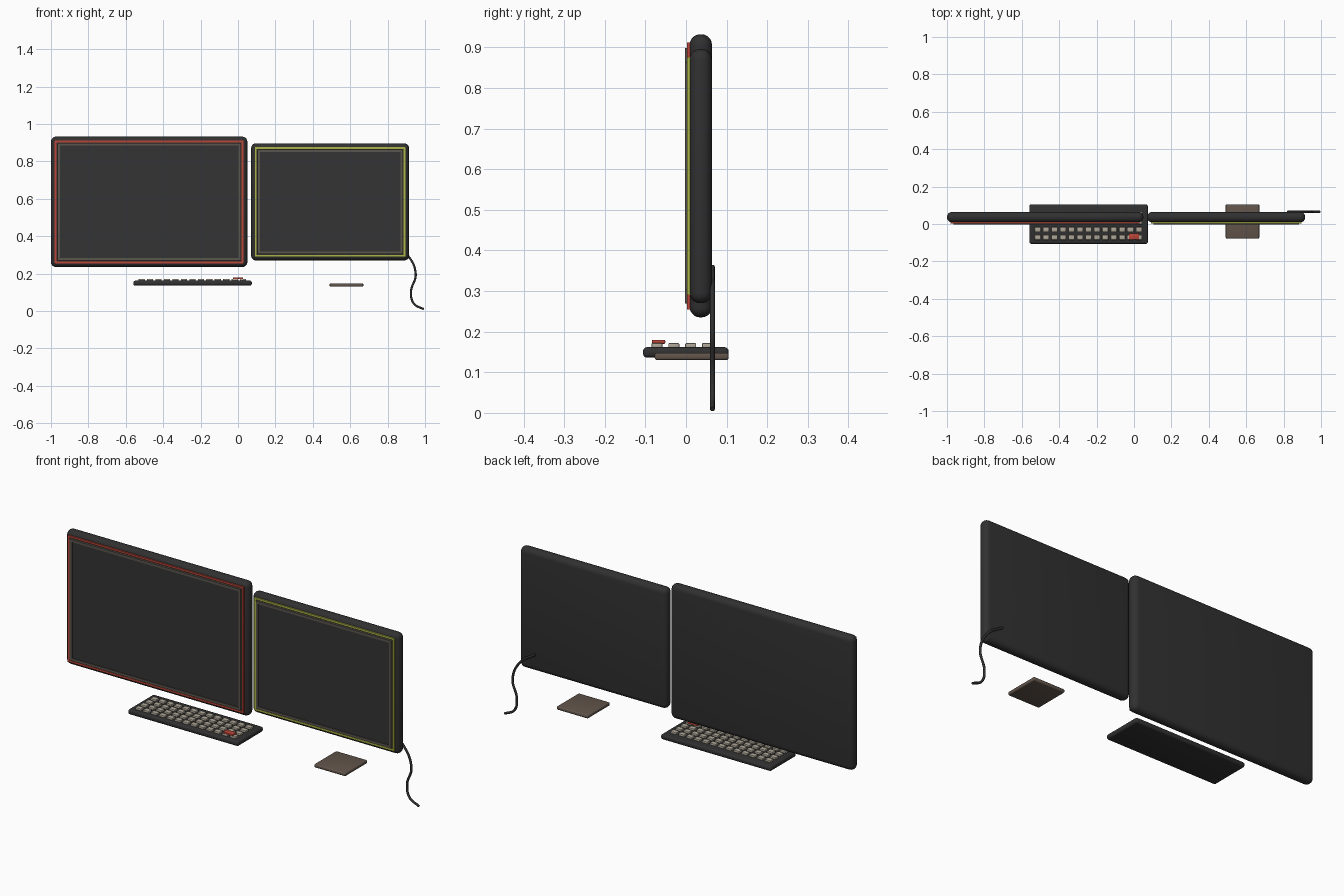
import bpy, bmesh
from mathutils import Vector

cube = bpy.data.objects.get("Cube")
if cube:
    bpy.data.objects.remove(cube, do_unlink=True)


def material(name, r, g, b):
    m = bpy.data.materials.new(name)
    m.use_nodes = True
    m.diffuse_color = (r, g, b, 1)
    m.node_tree.nodes["Principled BSDF"].inputs["Base Color"].default_value = (r, g, b, 1)
    return m


SHELL = material("charcoal shell", 0.03, 0.03, 0.03)
SCREEN = material("dark screen", 0.033, 0.033, 0.033)
BEZEL = material("warm grey bezel", 0.1, 0.09, 0.075)
RED = material("red", 0.5, 0.06, 0.04)
LIME = material("olive lime", 0.42, 0.46, 0.06)
KEY = material("beige key", 0.42, 0.38, 0.31)
PAD = material("brown pad", 0.12, 0.09, 0.07)


def box(name, lo, hi, mat, bevel=0.0, segments=3):
    """Box between two corners, with optional rounded edges."""
    lo, hi = Vector(lo), Vector(hi)
    bm = bmesh.new()
    bmesh.ops.create_cube(bm, size=1)
    bmesh.ops.scale(bm, vec=hi - lo, verts=bm.verts)
    if bevel:
        bmesh.ops.bevel(bm, geom=bm.edges[:], offset=bevel, segments=segments,
                        profile=0.5, affect='EDGES')
    mesh = bpy.data.meshes.new(name)
    bm.to_mesh(mesh)
    bm.free()
    mesh.materials.append(mat)
    ob = bpy.data.objects.new(name, mesh)
    ob.location = (lo + hi) / 2
    bpy.context.collection.objects.link(ob)
    if bevel:
        bpy.ops.object.select_all(action='DESELECT')
        ob.select_set(True)
        bpy.context.view_layer.objects.active = ob
        bpy.ops.object.shade_smooth_by_angle()
    return ob


def frame(name, x0, x1, z0, z1, width, y0, y1, mat):
    """Four bars around a rectangle facing the front."""
    box(name + "_top", (x0, y0, z1 - width), (x1, y1, z1), mat)
    box(name + "_bottom", (x0, y0, z0), (x1, y1, z0 + width), mat)
    box(name + "_right", (x0, y0, z0 + width), (x0 + width, y1, z1 - width), mat)
    box(name + "_left", (x1 - width, y0, z0 + width), (x1, y1, z1 - width), mat)


def monitor(name, x0, x1, z0, z1, trim):
    """Rounded shell, coloured trim, grey bezel and screen."""
    box(name + "_shell", (x0, 0.009, z0), (x1, 0.064, z1), SHELL, 0.026, 5)
    a, b = 0.02, 0.034
    frame(name + "_trim", x0 + a, x1 - a, z0 + a, z1 - a, 0.01, 0.003, 0.012, trim)
    frame(name + "_bezel", x0 + b, x1 - b, z0 + b, z1 - b, 0.013, -0.002, 0.012, BEZEL)
    c = b + 0.013
    box(name + "_screen", (x0 + c, 0.002, z0 + c), (x1 - c, 0.012, z1 - c), SCREEN)


monitor("large_monitor", -1.0, 0.05, 0.235, 0.932, RED)
monitor("small_monitor", 0.07, 0.915, 0.27, 0.896, LIME)

# Keyboard with four rows of keys and one raised red key
box("keyboard_base", (-0.56, -0.106, 0.136), (0.074, 0.105, 0.162), SHELL, 0.01)
for row in range(4):
    for col in range(13):
        x, y = -0.515 + col * 0.0452, -0.0715 + row * 0.0415
        box(f"key_{row}_{col}", (x - 0.0165, y - 0.0135, 0.158),
            (x + 0.0165, y + 0.0135, 0.172), KEY, 0.003, 2)
box("red_key", (-0.028, -0.084, 0.17), (0.028, -0.051, 0.18), RED, 0.003, 2)

# Touch pad
box("touch_pad", (0.49, -0.077, 0.13), (0.67, 0.105, 0.148), PAD, 0.006)

# Hanging cable behind the small monitor
curve = bpy.data.curves.new("cable", 'CURVE')
curve.dimensions = '3D'
curve.bevel_depth = 0.006
curve.bevel_resolution = 3
curve.use_fill_caps = True
path = [(0.82, 0.36), (0.905, 0.3), (0.95, 0.2), (0.925, 0.1), (0.94, 0.04), (0.994, 0.009)]
spline = curve.splines.new('BEZIER')
spline.bezier_points.add(len(path) - 1)
for point, (x, z) in zip(spline.bezier_points, path):
    point.co = (x, 0.065, z)
    point.handle_left_type = point.handle_right_type = 'AUTO'
curve.materials.append(SHELL)
cable = bpy.data.objects.new("cable", curve)
bpy.context.collection.objects.link(cable)
